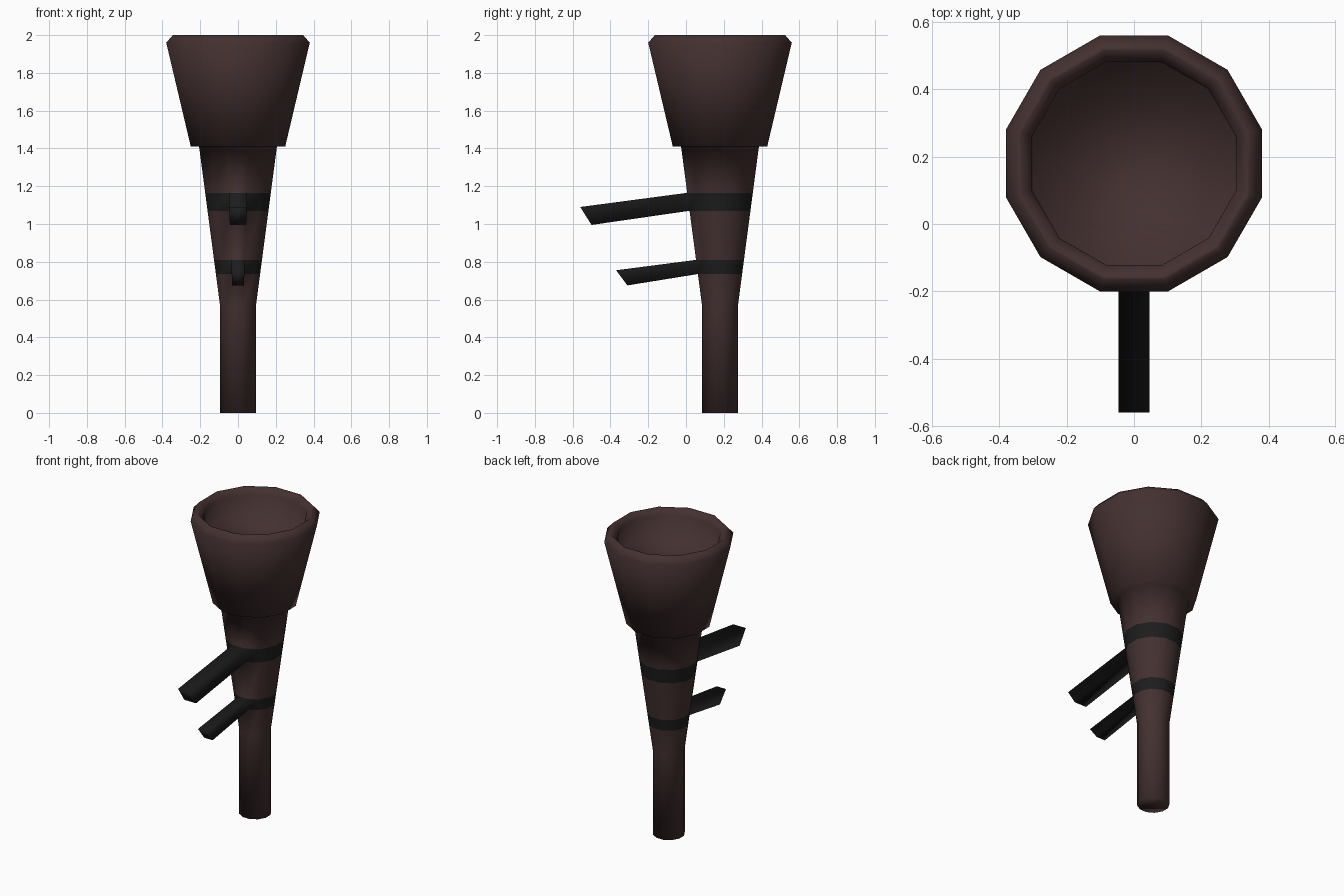
import bpy
import bmesh
from math import cos, sin, pi
from mathutils import Vector

cube = bpy.data.objects.get("Cube")
if cube:
    bpy.data.objects.remove(cube, do_unlink=True)


def make_material(name, color):
    mat = bpy.data.materials.new(name)
    mat.use_nodes = True
    mat.diffuse_color = color
    mat.node_tree.nodes["Principled BSDF"].inputs["Base Color"].default_value = color
    return mat


brown = make_material("dark brown wood", (0.058, 0.030, 0.030, 1))
black = make_material("black iron", (0.012, 0.012, 0.012, 1))

SIDES = 12
AXIS_Y = 0.18
BOTTOM, TOP = (0.094, 0.56), (0.206, 1.41)   # ends of the tapered handle


def taper(z):
    t = (z - BOTTOM[1]) / (TOP[1] - BOTTOM[1])
    return (BOTTOM[0] + t * (TOP[0] - BOTTOM[0]), z)


# Each bracket: band bottom and top, then the prong tip's lower and upper (y, z)
brackets = [
    (0.735, 0.81, (-0.31, 0.675), (-0.37, 0.755)),
    (1.07, 1.165, (-0.50, 0.995), (-0.56, 1.09)),
]

# Profile as (distance to flat side, height): handle, bands, cup, rim, inside
profile = [(BOTTOM[0], 0), BOTTOM]
for low, high, _, _ in brackets:
    profile += [taper(low), taper(high)]
profile += [TOP, (0.25, 1.41), (0.38, 1.96), (0.345, 2.0),
            (0.335, 2.0), (0.303, 1.965), (0.30, 1.83)]

bm = bmesh.new()
rings = []
for flat, z in profile:
    r = flat / cos(pi / SIDES)
    angles = [(2 * i + 1) * pi / SIDES for i in range(SIDES)]
    rings.append([bm.verts.new((r * cos(a), AXIS_Y + r * sin(a), z)) for a in angles])

bm.faces.new(reversed(rings[0]))
bm.faces.new(rings[-1])
for a, b in zip(rings, rings[1:]):
    for i in range(SIDES):
        j = (i + 1) % SIDES
        bm.faces.new((a[i], a[j], b[j], b[i]))
bm.normal_update()

# Iron bands, each with its front facet drawn out into a prong
for low, high, tip_low, tip_high in brackets:
    mid = (low + high) / 2
    band = [f for f in bm.faces
            if low < f.calc_center_median().z < high and abs(f.normal.z) < 0.5
            and abs(f.calc_center_median().z - mid) < 0.01]
    front = min(band, key=lambda f: f.calc_center_median().y)
    for f in band:
        f.material_index = 1
    tip = bmesh.ops.extrude_discrete_faces(bm, faces=[front])["faces"][0]
    old = {v: v.co.copy() for v in tip.verts}
    for v, co in old.items():
        y, z = tip_high if co.z > mid else tip_low
        v.co = Vector((co.x, y, z))
    # Side walls join the tip to the open facet on the band
    tip.material_index = 1
    edges = list(tip.edges)
    for e in edges:
        ends = []
        for v in e.verts:
            ends.append(min((w for w in bm.verts if w is not v and w not in old),
                            key=lambda w: (w.co - old[v]).length))
        if any(len(f.verts) == 4 and set(f.verts) == set(e.verts) | set(ends)
               for f in bm.faces):
            continue
        wall = bm.faces.new((e.verts[0], e.verts[1], ends[1], ends[0]))
        wall.material_index = 1
    for f in [f for f in bm.faces if any(v in old for v in f.verts)]:
        f.material_index = 1
    if front.is_valid:
        bm.faces.remove(front)

bmesh.ops.recalc_face_normals(bm, faces=bm.faces)
for f in bm.faces:
    f.smooth = True

mesh = bpy.data.meshes.new("torch_body")
bm.to_mesh(mesh)
bm.free()
mesh.materials.append(brown)
mesh.materials.append(black)
torch = bpy.data.objects.new("torch_body", mesh)
bpy.context.collection.objects.link(torch)
